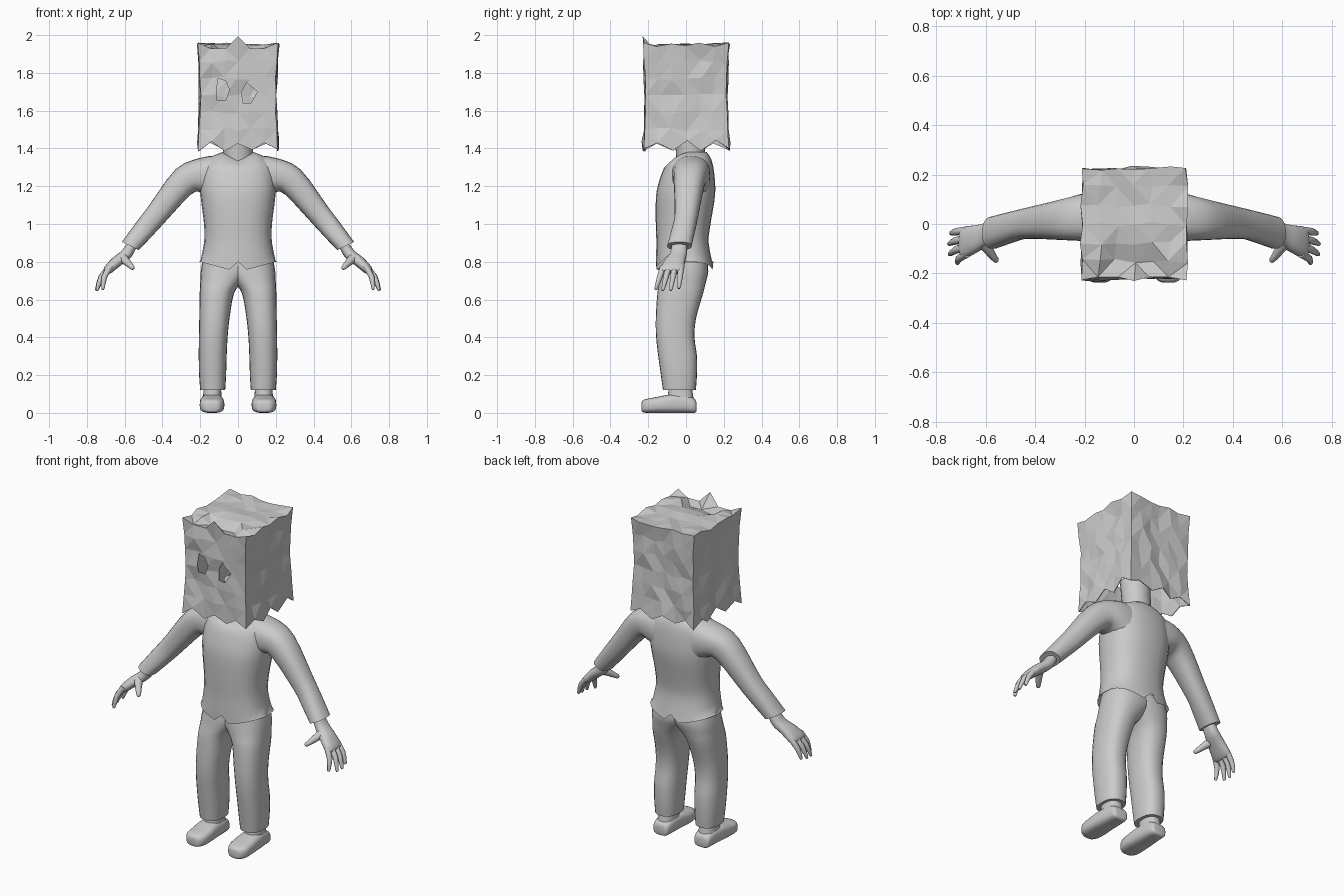
import bpy, bmesh, math, random
from mathutils import Vector

random.seed(4)
old = bpy.data.objects.get("Cube")
if old:
    bpy.data.objects.remove(old, do_unlink=True)

grey = bpy.data.materials.new("plain_grey")
grey.use_nodes = True
COLOUR = (0.6, 0.6, 0.6, 1)
grey.diffuse_color = COLOUR
for node in grey.node_tree.nodes:
    if node.type == 'BSDF_PRINCIPLED':
        node.inputs["Base Color"].default_value = COLOUR

SIDES = 24


def finish(name, bm, smooth=True):
    """Turn a bmesh into a named, coloured and shaded object."""
    bmesh.ops.recalc_face_normals(bm, faces=bm.faces)
    mesh = bpy.data.meshes.new(name)
    bm.to_mesh(mesh)
    bm.free()
    mesh.materials.append(grey)
    obj = bpy.data.objects.new(name, mesh)
    bpy.context.collection.objects.link(obj)
    bpy.ops.object.select_all(action='DESELECT')
    obj.select_set(True)
    bpy.context.view_layer.objects.active = obj
    if smooth:
        bpy.ops.object.shade_smooth_by_angle(angle=math.radians(45))
    return obj


def spline(a, b, c, d, t):
    """Smooth interpolation from b to c."""
    return 0.5 * (2 * b + (c - a) * t + (2 * a - 5 * b + 4 * c - d) * t ** 2
                  + (3 * b - a - 3 * c + d) * t ** 3)


def loft(name, rings, side=1, power=2.4, steps=3, sides=SIDES, caps=(True, True), shape=None):
    """Skin smooth rings, each given by two opposite points and a half-depth vector."""
    rings = [[Vector(v) for v in r] for r in rings]
    dense = []
    for i in range(len(rings) - 1):
        a, b, c = rings[max(i - 1, 0)], rings[i], rings[i + 1]
        d = rings[min(i + 2, len(rings) - 1)]
        for s in range(steps):
            dense.append([spline(a[k], b[k], c[k], d[k], s / steps) for k in range(3)])
    dense.append(rings[-1])

    def soft(v):
        return math.copysign(abs(v) ** (2 / power), v)

    bm = bmesh.new()
    loops = []
    for index, (p, q, v) in enumerate(dense):
        loop = []
        for j in range(sides):
            ang = math.tau * j / sides
            co = (p + q) / 2 + (p - q) / 2 * soft(math.cos(ang)) + v * soft(math.sin(ang))
            if shape:
                shape(co, index)
            co.x *= side
            loop.append(bm.verts.new(co))
        loops.append(loop)
    for lo, hi in zip(loops, loops[1:]):
        for j in range(sides):
            k = (j + 1) % sides
            bm.faces.new((lo[j], lo[k], hi[k], hi[j]))
    for wanted, loop in zip(caps, (loops[0], loops[-1])):
        if wanted:
            bm.faces.new(loop)
    return finish(name, bm)


def slab(xa, za, xb, zb, y0, y1):
    """Ring between two outline points, spanning y0 to y1."""
    y = (y0 + y1) / 2
    return (xa, y, za), (xb, y, zb), (0, (y1 - y0) / 2, 0)


def level(z, x0, x1, y0, y1):
    return slab(x1, z, x0, z, y0, y1)


def finger(name, points, radii, side):
    """Tapered digit with a rounded tip."""
    pts = [Vector(p) for p in points]
    along = (pts[-1] - pts[0]).normalized()
    u = along.cross(Vector((0, 1, 0))).normalized()
    v = along.cross(u)
    rings = [(p + u * r, p - u * r, v * r) for p, r in zip(pts, radii)]
    tip, r = pts[-1] + along * radii[-1] * 0.7, radii[-1] * 0.4
    rings.append((tip + u * r, tip - u * r, v * r))
    loft(name, rings, side, power=2, steps=2, sides=10)


# Shirt body with notched hem and a V collar
def shirt_shape(co, index):
    if index == 0:
        if abs(co.x) < 0.01:
            co.z = 0.80
        else:
            if abs(co.x) < 0.1:
                co.x = math.copysign(max(0.035, abs(co.x) * 0.7), co.x)
            co.z = 0.745 + 0.055 * min(1, abs(co.x) / 0.2)
    if co.z > 1.3 and co.y < 0:
        co.z -= 0.55 * (co.z - 1.3) * max(0, 1 - abs(co.x) / 0.09)


torso = [(0.77, 0.207, -0.16, 0.145), (0.9, 0.18, -0.157, 0.12), (1.0, 0.18, -0.16, 0.13),
         (1.12, 0.195, -0.16, 0.15), (1.2, 0.2, -0.15, 0.155), (1.3, 0.19, -0.115, 0.145),
         (1.35, 0.15, -0.075, 0.13), (1.38, 0.085, -0.045, 0.11)]
loft("shirt_body", [level(z, -w, w, a, b) for z, w, a, b in torso],
     caps=(False, True), shape=shirt_shape)

# Neck rising into the bag
loft("neck", [level(1.3, -0.08, 0.08, -0.05, 0.11), level(1.4, -0.08, 0.08, -0.055, 0.1),
              level(1.55, -0.085, 0.085, -0.07, 0.09)], power=2)

for label, side in (("left", 1), ("right", -1)):
    # Sleeve
    loft(label + "_sleeve", [
        slab(0.09, 1.365, 0.13, 1.12, -0.08, 0.13), slab(0.2, 1.35, 0.195, 1.165, -0.07, 0.125),
        slab(0.33, 1.29, 0.25, 1.155, -0.065, 0.1), slab(0.47, 1.1, 0.4, 0.995, -0.06, 0.065),
        slab(0.545, 1.0, 0.46, 0.93, -0.077, 0.048), slab(0.615, 0.905, 0.525, 0.862, -0.1, 0.03),
    ], side)
    # Palm
    loft(label + "_hand", [
        slab(0.58, 0.91, 0.535, 0.88, -0.075, 0.005), slab(0.615, 0.86, 0.565, 0.825, -0.085, 0.005),
        slab(0.665, 0.82, 0.615, 0.785, -0.115, -0.005),
        slab(0.705, 0.775, 0.665, 0.745, -0.138, -0.01),
        slab(0.71, 0.755, 0.685, 0.735, -0.13, -0.02)], side)
    # Fingers and thumb
    digits = (("little", -0.026, -0.037, 0.74, 0.665), ("ring", -0.058, -0.08, 0.748, 0.655),
              ("middle", -0.09, -0.122, 0.745, 0.655), ("index", -0.12, -0.158, 0.715, 0.66))
    for kind, y0, y1, x, z in digits:
        finger(f"{label}_{kind}_finger", [(0.675, y0, 0.775), ((x + 0.7) / 2, (y0 + y1) / 2, 0.72),
                                          (x, y1, z)], (0.017, 0.015, 0.009), side)
    finger(label + "_thumb", [(0.61, -0.075, 0.82), (0.58, -0.118, 0.79), (0.558, -0.147, 0.768)],
           (0.026, 0.018, 0.012), side)
    # Trouser leg
    leg = [(0.82, -0.08, 0.185, -0.125, 0.11), (0.75, -0.07, 0.197, -0.135, 0.118),
           (0.69, -0.02, 0.2, -0.142, 0.105), (0.63, 0.022, 0.203, -0.152, 0.09),
           (0.5, 0.045, 0.205, -0.16, 0.053), (0.4, 0.055, 0.207, -0.158, 0.045),
           (0.3, 0.06, 0.208, -0.147, 0.058), (0.2, 0.063, 0.206, -0.133, 0.058),
           (0.12, 0.068, 0.2, -0.122, 0.052)]
    loft(label + "_trouser_leg", [level(*row) for row in leg], side)
    # Ankle and shoe
    loft(label + "_ankle", [level(0.15, 0.09, 0.18, -0.09, 0.03), level(0.1, 0.088, 0.184, -0.095, 0.036),
                            level(0.05, 0.082, 0.19, -0.1, 0.045)], side)
    shoe = [(0.055, 0.1, 0.17, 0.01, 0.055), (0.045, 0.088, 0.185, 0.0, 0.075),
            (0.0, 0.08, 0.192, 0.0, 0.095), (-0.08, 0.076, 0.2, 0.0, 0.098),
            (-0.15, 0.072, 0.203, 0.0, 0.085), (-0.2, 0.078, 0.2, 0.0, 0.076),
            (-0.228, 0.095, 0.182, 0.003, 0.066), (-0.236, 0.112, 0.165, 0.012, 0.052)]
    loft(label + "_shoe", [((x1, y, (z0 + z1) / 2), (x0, y, (z0 + z1) / 2), (0, 0, (z1 - z0) / 2))
                           for y, x0, x1, z0, z1 in shoe], side, power=3)

# Crumpled paper bag: jittered box, open below with a ragged edge
bm = bmesh.new()
bmesh.ops.create_cube(bm, size=2)
bmesh.ops.subdivide_edges(bm, edges=bm.edges[:], cuts=5, use_grid_fill=True)
bmesh.ops.delete(bm, geom=[f for f in bm.faces if f.calc_center_median().z < -0.99], context='FACES')
for v in bm.verts:
    gx, gy, gz = v.co
    corner = abs(gx) > 0.99 and abs(gy) > 0.99
    pinch = 1 - 0.05 * (1 - gz * gz)
    x, y, z = gx * 0.21 * pinch, gy * 0.226 * pinch, 1.68 + gz * 0.27
    jitter = 0.003 if corner else 0.01
    x, y, z = (c + random.uniform(-jitter, jitter) for c in (x, y, z))
    if gz < -0.99:
        step = round((gx + 1) * 3) + round((gy + 1) * 3)
        z = (1.392 if step % 2 == 0 else 1.435) + random.uniform(-0.01, 0.01)
    elif gz > 0.99:
        if corner:
            z = 1.96
        elif gy < -0.99:
            z, y = (1.995, -0.23) if abs(gx) < 0.1 else (1.93, -0.215)
        elif abs(gx) < 0.4 and gy < -0.6:
            z = 1.915
    v.co = (x, y, z)
bmesh.ops.triangulate(bm, faces=bm.faces[:])
bag = finish("paper_bag", bm, smooth=False)
thick = bag.modifiers.new("thickness", 'SOLIDIFY')
thick.thickness = 0.004
bpy.ops.object.modifier_apply(modifier=thick.name)

# Uneven eye holes cut through the front of the bag
eyes = ([(-0.105, 1.77), (-0.065, 1.757), (-0.045, 1.71), (-0.065, 1.655), (-0.11, 1.655), (-0.115, 1.7)],
        [(0.045, 1.75), (0.103, 1.7), (0.068, 1.64), (0.025, 1.64), (0.02, 1.7)])
for outline in eyes:
    bm = bmesh.new()
    face = bm.faces.new([bm.verts.new((x, -0.3, z)) for x, z in outline])
    grown = bmesh.ops.extrude_face_region(bm, geom=[face])["geom"]
    for v in grown:
        if isinstance(v, bmesh.types.BMVert):
            v.co.y = -0.12
    cutter = finish("eye_hole_cutter", bm, smooth=False)
    cutter.hide_render = True
    bpy.context.view_layer.objects.active = bag
    hole = bag.modifiers.new("eye_hole", 'BOOLEAN')
    hole.operation, hole.solver, hole.object = 'DIFFERENCE', 'EXACT', cutter
    bpy.ops.object.modifier_apply(modifier=hole.name)
    bpy.data.objects.remove(cutter, do_unlink=True)
